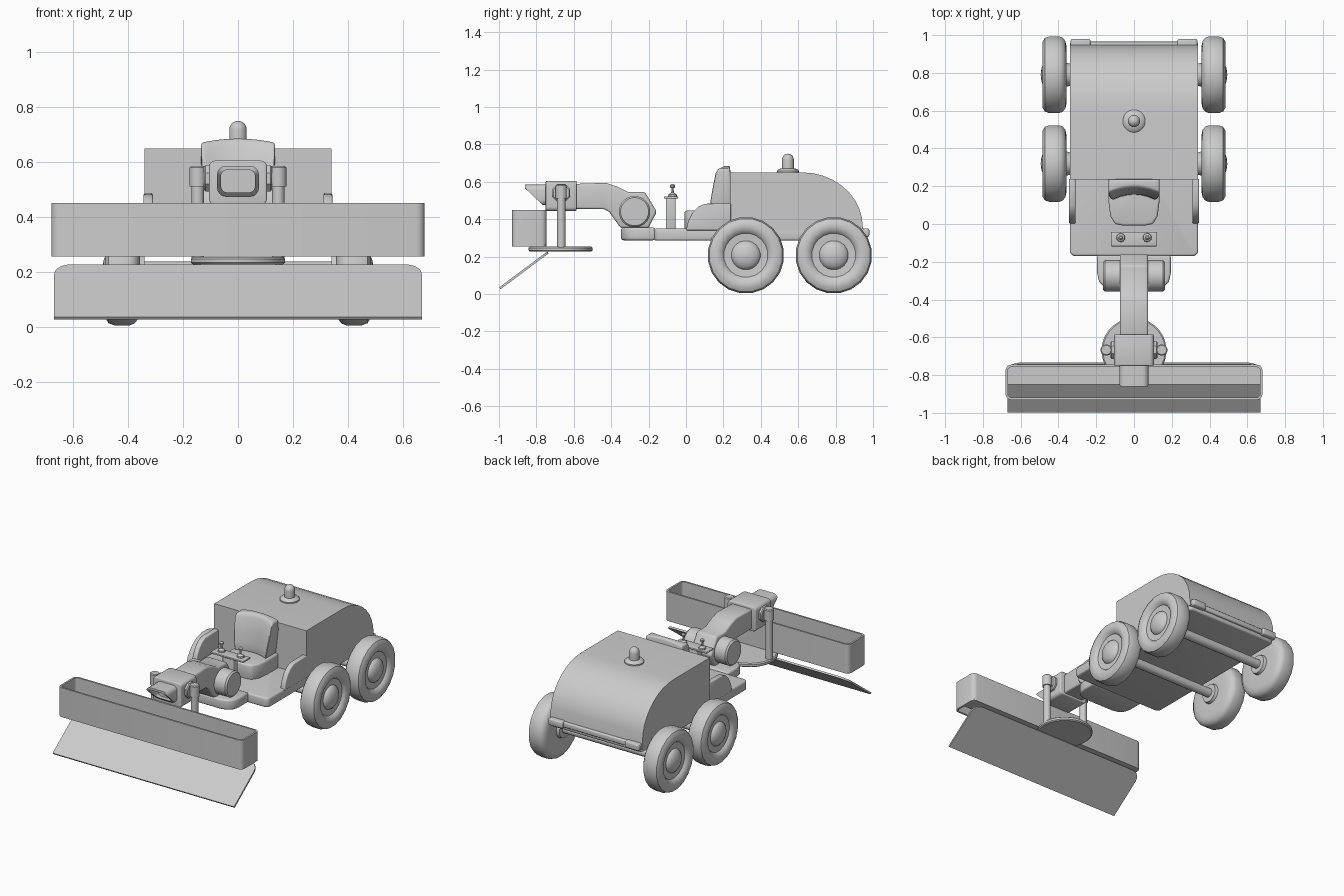
import bpy, bmesh, math
from math import pi, sin, cos
from mathutils import Vector

if "Cube" in bpy.data.objects:
    bpy.data.objects.remove(bpy.data.objects["Cube"])


def loft(name, rings, caps=True, cyclic=False, bevel=0, seg=3, edit=None):
    """Skin a list of equal-length 3D rings into an object."""
    bm = bmesh.new()
    vs = [[bm.verts.new(p) for p in r] for r in rings]
    n = len(rings[0])
    pairs = list(zip(vs, vs[1:])) + ([(vs[-1], vs[0])] if cyclic else [])
    for a, b in pairs:
        for i in range(n):
            j = (i + 1) % n
            bm.faces.new((a[i], a[j], b[j], b[i]))
    if caps and not cyclic:
        bm.faces.new(vs[0])
        bm.faces.new(vs[-1])
    bmesh.ops.recalc_face_normals(bm, faces=bm.faces)
    if bevel:
        edges = [e for e in bm.edges if e.calc_face_angle(0) > 0.7]
        bmesh.ops.bevel(bm, geom=edges, offset=bevel, segments=seg,
                        profile=0.5, affect='EDGES', clamp_overlap=True)
    if edit:
        edit(bm)
    me = bpy.data.meshes.new(name)
    bm.to_mesh(me)
    bm.free()
    ob = bpy.data.objects.new(name, me)
    bpy.context.collection.objects.link(ob)
    bpy.ops.object.select_all(action='DESELECT')
    ob.select_set(True)
    bpy.context.view_layer.objects.active = ob
    bpy.ops.object.shade_smooth_by_angle(angle=math.radians(35))
    return ob


def box(name, x0, x1, y0, y1, z0, z1, bevel=0, seg=3):
    pts = [(x0, y0), (x1, y0), (x1, y1), (x0, y1)]
    return plate(name, pts, z0, z1, bevel, seg)


def plate(name, xy, z0, z1, bevel=0, seg=3):
    return loft(name, [[(x, y, z) for x, y in xy] for z in (z0, z1)], bevel=bevel, seg=seg)


def prism(name, yz, xs, bevel=0, edit=None):
    return loft(name, [[(x, y, z) for y, z in yz] for x in xs], bevel=bevel, edit=edit)


def lathe(name, prof, centre, axis='Z', n=24):
    """Profile of (radius, offset along axis) pairs; side -1 mirrors via offsets."""
    c = Vector(centre)
    rings = []
    for r, h in prof:
        r = max(r, 0.001)
        ring = []
        for i in range(n):
            a = 2 * pi * (i + 0.5) / n
            u, v = r * cos(a), r * sin(a)
            ring.append(c + (Vector((u, v, h)) if axis == 'Z' else Vector((h, u, v))))
        rings.append(ring)
    return loft(name, rings)


def rrect(w, h, r, n=4):
    """Rounded rectangle outline, half sizes w and h."""
    pts = []
    for k, (sx, sy) in enumerate(((1, 1), (-1, 1), (-1, -1), (1, -1))):
        for i in range(n + 1):
            a = pi / 2 * (k + i / n)
            pts.append((sx * (w - r) + r * cos(a), sy * (h - r) + r * sin(a)))
    return pts


# Chassis deck and rear engine hood
plate("deck", [(x, y + 0.39) for x, y in rrect(0.34, 0.56, 0.03)], 0.285, 0.35, bevel=0.012)
arc = [(0.62 + 0.325 * sin(a), 0.36 + 0.29 * cos(a)) for a in [pi / 2 * i / 9 for i in range(10)]]
prism("hood", [(0.235, 0.31), (0.235, 0.65)] + arc + [(0.955, 0.31)], (-0.34, 0.34))
box("rear_bumper", -0.30, 0.30, 0.93, 0.965, 0.31, 0.345, 0.008)

# Beacon on the hood
dome = [(0.032 * cos(a), 0.067 + 0.033 * sin(a)) for a in [pi / 2 * i / 5 for i in range(6)]]
lathe("beacon", [(0.06, -0.01), (0.06, 0.008), (0.05, 0.018), (0.032, 0.022)] + dome,
      (0, 0.545, 0.65))

# Seat
plate("seat_cushion", [(-0.135, 0.24), (-0.135, 0.12), (-0.125, 0.04), (-0.10, 0.0), (-0.06, -0.008),
                       (0.06, -0.008), (0.10, 0.0), (0.125, 0.04), (0.135, 0.12), (0.135, 0.24)],
      0.34, 0.445, bevel=0.012)


def curve_back(bm):
    for v in bm.verts:
        k = 1 - (v.co.x / 0.135) ** 2
        if v.co.y < 0.2:
            v.co.y += 0.03 * k
        v.co.z += 0.015 * k * (v.co.z > 0.6)
        v.co.x *= 0.85 + 0.15 * min(1, (v.co.z - 0.44) / 0.15)


prism("seat_back", [(0.125, 0.44), (0.128, 0.50), (0.138, 0.56), (0.155, 0.645), (0.17, 0.67),
                    (0.235, 0.67), (0.24, 0.60), (0.24, 0.44)],
      [0.135 * i / 5 for i in range(-5, 6)], bevel=0.01, edit=curve_back)

# Control stand with two levers
box("control_post", -0.04, 0.04, -0.108, -0.056, 0.34, 0.512, 0.006)
box("control_panel", -0.122, 0.122, -0.118, -0.042, 0.51, 0.522, 0.004)

# Wheels with axles
tyre = [(0.06, 0.34), (0.065, 0.36), (0.15, 0.357), (0.18, 0.363), (0.198, 0.377), (0.205, 0.395),
        (0.205, 0.45), (0.197, 0.472), (0.175, 0.485), (0.15, 0.484), (0.13, 0.477), (0.118, 0.462),
        (0.078, 0.459), (0.074, 0.468), (0.06, 0.480), (0.035, 0.490), (0, 0.494)]
for row, y in (("front", 0.32), ("rear", 0.79)):
    lathe(row + "_axle", [(0.03, -0.36), (0.03, 0.36)], (0, y, 0.208), 'X', 12)
    for side, s in (("left", -1), ("right", 1)):
        lathe(f"{row}_{side}_wheel", [(r, s * h) for r, h in tyre], (0, y, 0.207), 'X', 20)

# Front boom: swivel base, joint barrel, arm
base = [(-0.195, -0.165), (-0.195, -0.26), (-0.185, -0.305), (-0.155, -0.335), (-0.11, -0.347)]
plate("swivel_base", base + [(-x, y) for x, y in reversed(base)], 0.287, 0.355, bevel=0.012)
lathe("joint_barrel", [(0.075, -0.163), (0.084, -0.153), (0.084, 0.153), (0.075, 0.163)],
      (0, -0.275, 0.44), 'X', 24)
prism("arm", [(-0.60, 0.588), (-0.43, 0.594), (-0.37, 0.575), (-0.31, 0.545), (-0.22, 0.545),
              (-0.156, 0.44), (-0.20, 0.353), (-0.35, 0.353), (-0.39, 0.41), (-0.41, 0.438),
              (-0.44, 0.453), (-0.60, 0.455)], (-0.075, 0.075), bevel=0.012)

# Arm head with slanted hollow nozzle
loft("arm_head", [[(x, y, z + 0.524) for x, z in rrect(0.105, 0.081, 0.022)] for y in (-0.75, -0.585)],
     bevel=0.006)


def nozzle_ring(w, h, r, y=None):
    return [(x, y if y is not None else -0.765 - 0.095 * min(1, (z + 0.055) / 0.09), z + 0.53)
            for x, z in rrect(w, h, r)]


loft("nozzle", [nozzle_ring(0.076, 0.055, 0.03, -0.74), nozzle_ring(0.076, 0.055, 0.03),
                nozzle_ring(0.062, 0.041, 0.022), nozzle_ring(0.062, 0.041, 0.022, -0.752)])

# Turntable disc hung from the head
lathe("turntable", [(0.165, 0.227), (0.172, 0.233), (0.172, 0.247), (0.165, 0.253)],
      (0, -0.67, 0), 'Z', 32)

# Mirrored small parts
for side, s in (("left", -1), ("right", 1)):
    prism(side + "_fender", [(0.0, 0.34), (0.012, 0.39), (0.035, 0.435), (0.065, 0.465), (0.10, 0.482),
                             (0.24, 0.485), (0.24, 0.34)], (s * 0.31, s * 0.344), bevel=0.006)
    box(side + "_tail_light", *sorted((s * 0.23, s * 0.335)), 0.93, 0.98, 0.305, 0.35, 0.01)
    lathe(side + "_lever", [(0.024, 0), (0.022, 0.012), (0.007, 0.022), (0.006, 0.045),
                            (0.013, 0.05), (0.013, 0.06), (0.006, 0.068)],
          (s * 0.07, -0.072, 0.52), 'Z', 10)
    lathe(side + "_hanger_rod", [(0.023, 0.24), (0.023, 0.52)], (s * 0.147, -0.667, 0), 'Z', 16)
    lathe(side + "_hanger_clamp", [(0.03, 0.51), (0.03, 0.58), (0.025, 0.585)],
          (s * 0.147, -0.667, 0), 'Z', 16)
    lathe(side + "_hanger_pivot", [(0.052, s * 0.09), (0.052, s * 0.118), (0.045, s * 0.124)],
          (0, -0.667, 0.54), 'X', 8)

# Open-topped trough across the front
outer, inner = rrect(0.68, 0.093, 0.03), rrect(0.668, 0.081, 0.02)
loft("trough", [[(x, y - 0.838, z) for x, y in o]
                for o, z in ((outer, 0.255), (outer, 0.45), (inner, 0.45), (inner, 0.255))],
     cyclic=True)
box("trough_floor", -0.67, 0.67, -0.85, -0.75, 0.256, 0.266)

# Sloped blade with rounded upper corners
low, high = Vector((0, -0.995, 0.03)), Vector((0, -0.738, 0.222))
up = (high - low).normalized()
thick = Vector((0, up.z, -up.y)) * 0.006
L = (high - low).length
corner = [(0.61 + 0.06 * cos(a), L - 0.06 + 0.06 * sin(a)) for a in [pi / 2 * i / 5 for i in range(6)]]
shape = [(0.67, 0)] + corner
shape += [(-x, t) for x, t in reversed(shape)]
loft("blade", [[low + up * t + Vector((x, 0, 0)) + thick * k for x, t in shape] for k in (-1, 1)])
